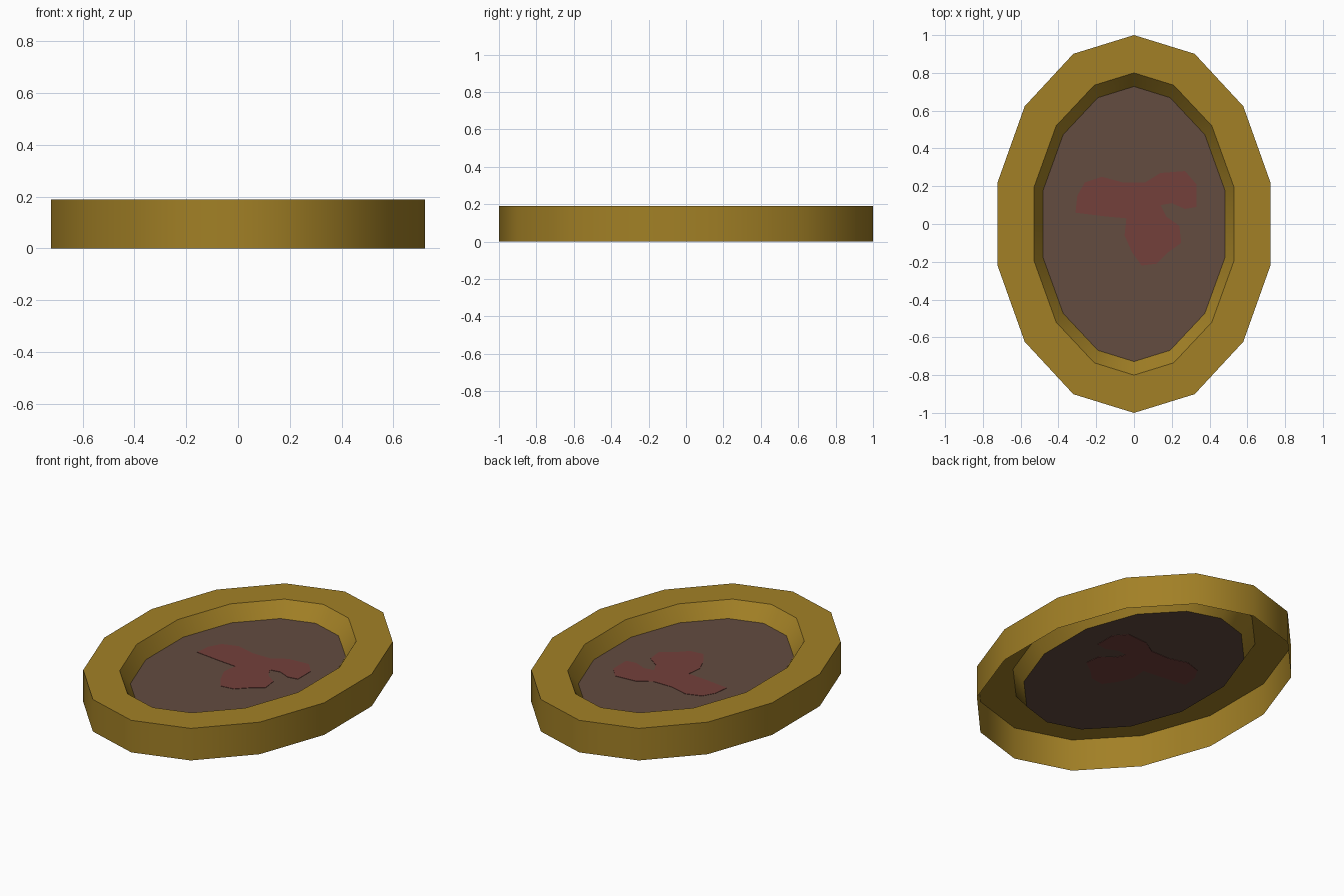
import bpy, math

if "Cube" in bpy.data.objects:
    bpy.data.objects.remove(bpy.data.objects["Cube"])

SIDES = 14
TOP, FLOOR = 0.19, 0.105


def material(name, rgb):
    m = bpy.data.materials.new(name)
    m.diffuse_color = (*rgb, 1)
    m.use_nodes = True
    m.node_tree.nodes["Principled BSDF"].inputs["Base Color"].default_value = m.diffuse_color
    return m


def make(name, verts, faces, mat):
    me = bpy.data.meshes.new(name)
    me.from_pydata(verts, [], faces)
    me.materials.append(mat)
    me.update()
    ob = bpy.data.objects.new(name, me)
    bpy.context.collection.objects.link(ob)
    return ob


gold = material("aged_gold", (0.361, 0.216, 0.019))
brown = material("dark_brown", (0.125, 0.072, 0.051))
red = material("dull_red", (0.174, 0.051, 0.044))

# Oval outlines, counter-clockwise from the back tip
angles = [math.pi / 2 + 2 * math.pi * i / SIDES for i in range(SIDES)]
outer = [(0.74 * math.cos(a), math.sin(a)) for a in angles]

# Inner opening: one quarter, mirrored to all four
q = [(0.21, 0.735), (0.412, 0.52), (0.53, 0.193)]
left = [(0, 0.8)] + [(-x, y) for x, y in q] + [(-x, -y) for x, y in reversed(q)]
inner = left + [(-x, -y) for x, y in left]
base = [(x * 0.91, y * 0.91) for x, y in inner]

# Rim shell: outer wall, flat top, sloped inner wall, open underneath
rings = [(outer, 0), (outer, TOP), (inner, TOP), (base, FLOOR)]
verts = [(x, y, z) for ring, z in rings for x, y in ring]
faces = []
for r in range(3):
    for i in range(SIDES):
        j = (i + 1) % SIDES
        a, b = r * SIDES, (r + 1) * SIDES
        faces.append((a + i, a + j, b + j, b + i))
rim = make("oval_rim", verts, faces, gold)
bpy.context.view_layer.objects.active = rim
rim.select_set(True)
bpy.ops.object.shade_smooth_by_angle(angle=math.radians(45))

# Recessed floor
make("recessed_floor", [(x, y, FLOOR) for x, y in base], [tuple(range(SIDES))], brown)

# Three-lobed stain: thin plate showing on both sides of the floor
stain = [(-.31, .06), (-.30, .15), (-.26, .22), (-.17, .25), (-.06, .22), (.06, .22),
         (.14, .27), (.27, .28), (.33, .21), (.33, .09), (.27, .08), (.20, .11),
         (.14, .10), (.17, .04), (.24, -.01), (.25, -.10), (.18, -.15), (.12, -.21),
         (.04, -.22), (-.01, -.15), (-.05, -.06), (-.04, .03), (-.15, .04)]
stain.reverse()  # counter-clockwise
n = len(stain)
verts = [(x, y, z) for z in (FLOOR - 0.002, FLOOR + 0.002) for x, y in stain]
faces = [tuple(reversed(range(n))), tuple(range(n, 2 * n))]
faces += [(i, (i + 1) % n, n + (i + 1) % n, n + i) for i in range(n)]
make("floor_stain", verts, faces, red)
